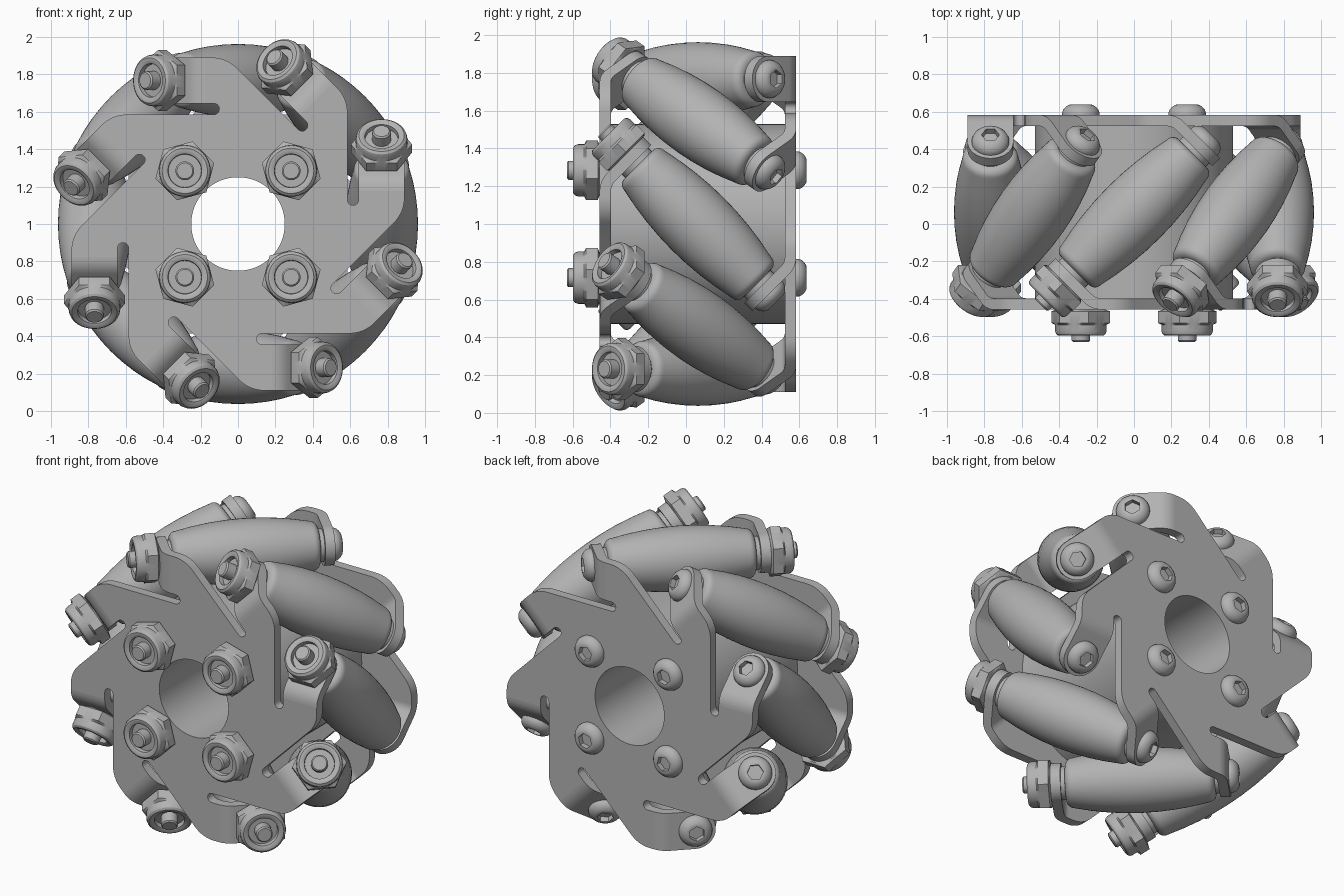
import bpy, bmesh, math
from mathutils import Matrix, Vector

if "Cube" in bpy.data.objects:
    bpy.data.objects.remove(bpy.data.objects["Cube"], do_unlink=True)

COUNT = 8                 # rollers around the wheel
AXIS = 0.7675             # distance of each roller axis from the wheel axis
PLATE = 0.49              # plate mid-plane from the wheel middle
HALF = 0.03               # half plate thickness
TAB = 0.1225              # half tab width
CENTRE = Matrix.Translation((0, 0.063, 1))
parts = []

steel = bpy.data.materials.new("grey_steel")
steel.use_nodes = True
steel.diffuse_color = (0.45, 0.45, 0.45, 1)
steel.node_tree.nodes["Principled BSDF"].inputs["Base Color"].default_value = steel.diffuse_color


def rot(deg, axis):
    return Matrix.Rotation(math.radians(deg), 4, axis)


def place(name, mesh, matrix):
    ob = bpy.data.objects.new(name, mesh)
    bpy.context.collection.objects.link(ob)
    ob.matrix_world = CENTRE @ matrix
    parts.append(ob)


def finish(name, bm):
    bmesh.ops.recalc_face_normals(bm, faces=bm.faces)
    mesh = bpy.data.meshes.new(name)
    bm.to_mesh(mesh)
    bm.free()
    mesh.materials.append(steel)
    return mesh


def lathe(name, profile, steps=24, closed=False):
    """Turn (radius, height[, is_hex]) points around z; hex rings use the flat distance."""
    bm = bmesh.new()
    rings = []
    for r, h, *is_hex in profile:
        ring = []
        for i in range(steps):
            a = math.tau * i / steps
            k = 1 / math.cos(a % (math.pi / 3) - math.pi / 6) if is_hex else 1
            ring.append(bm.verts.new((r * k * math.cos(a), r * k * math.sin(a), h)))
        rings.append(ring)
    pairs = list(zip(rings, rings[1:]))
    if closed:
        pairs.append((rings[-1], rings[0]))
    else:
        bm.faces.new(rings[0])
        bm.faces.new(rings[-1])
    for a, b in pairs:
        for i in range(steps):
            j = (i + 1) % steps
            bm.faces.new((a[i], a[j], b[j], b[i]))
    return finish(name, bm)


# Flat plate outline: slots, fold edges and rounded shoulders, repeated per sector
BEND = 0.1
FOLD = PLATE / math.sqrt(2)
hole_v = 0.5 / math.sqrt(2)
bend_v = hole_v - (PLATE - hole_v) - BEND * math.tan(math.pi / 8)
inner, outer = AXIS - TAB, AXIS + TAB
slot = 0.06


def plate_outline():
    edge = inner - slot
    corner = Vector((outer, outer - edge * math.sqrt(2)))
    start = corner - Vector((0.057, 0.057))
    end = corner + Vector((0, 0.08))
    sector = []
    for i in range(9):
        t = i / 8
        sector.append((1 - t) ** 2 * start + 2 * t * (1 - t) * corner + t * t * end)
    sector += [Vector((outer, bend_v)), Vector((inner, bend_v))]
    for i in range(9):
        a = math.pi * i / 8
        sector.append(Vector((inner - slot / 2 + slot / 2 * math.cos(a),
                              0.13 - slot / 2 * math.sin(a))))
    turn = math.tau / COUNT
    return [Matrix.Rotation(turn * k, 2) @ p for k in range(COUNT) for p in sector]


def plate_mesh():
    curve = bpy.data.curves.new("plate_outline", "CURVE")
    curve.dimensions = "2D"
    curve.fill_mode = "BOTH"
    curve.extrude = HALF
    bore = [Vector((0.25 * math.cos(math.tau * i / 64), 0.25 * math.sin(math.tau * i / 64)))
            for i in range(64)]
    for pts in (plate_outline(), bore):
        spline = curve.splines.new("POLY")
        spline.points.add(len(pts) - 1)
        spline.use_cyclic_u = True
        for p, q in zip(spline.points, pts):
            p.co = (q.x, q.y, 0, 1)
    temp = bpy.data.objects.new("plate_outline", curve)
    bpy.context.collection.objects.link(temp)
    bpy.context.view_layer.update()
    flat = bpy.data.meshes.new_from_object(temp.evaluated_get(bpy.context.evaluated_depsgraph_get()))
    bpy.data.objects.remove(temp, do_unlink=True)
    bm = bmesh.new()
    bm.from_mesh(flat)
    bmesh.ops.remove_doubles(bm, verts=bm.verts, dist=0.0001)
    bmesh.ops.translate(bm, verts=bm.verts, vec=(0, 0, PLATE))

    # Bent tab: arc at the fold, straight run, rounded tip
    rows = []
    for i in range(7):
        a = math.pi / 4 * i / 6
        rows.append((bend_v + BEND * math.sin(a), PLATE - BEND + BEND * math.cos(a), a, TAB))
    for i in range(11):
        a = math.radians(8.5 * i)
        d = TAB * math.sin(a) / math.sqrt(2)
        rows.append((hole_v + d, hole_v - d, math.pi / 4, TAB * math.cos(a)))
    for k in range(COUNT):
        turn = rot(360 / COUNT * k, "Z")
        loops = []
        for v, w, a, half in rows:
            loops.append([bm.verts.new(turn @ Vector((AXIS + sx * half,
                          v + sn * HALF * math.sin(a), w + sn * HALF * math.cos(a))))
                          for sx, sn in ((-1, 1), (1, 1), (1, -1), (-1, -1))])
        for a, b in zip(loops, loops[1:]):
            for i in range(4):
                j = (i + 1) % 4
                bm.faces.new((a[i], a[j], b[j], b[i]))
        bm.faces.new(loops[0])
        bm.faces.new(loops[-1])
    return finish("side_plate", bm)


# Hub tube and the two side plates
hub = lathe("hub", [(0.25, -0.465), (0.53, -0.465), (0.53, 0.465), (0.25, 0.465)], 64, True)
place("hub", hub, rot(90, "X"))
plate = plate_mesh()
place("front_plate", plate, rot(90, "X"))
place("back_plate", plate, rot(270, "X"))

# Barrel roller with rounded ends
END, LENGTH, ROUND = 0.15, 0.445, 0.045
barrel = []
for i in range(6):
    a = math.pi / 2 * i / 5
    barrel.append((END - ROUND + ROUND * math.sin(a), -LENGTH + ROUND - ROUND * math.cos(a)))
for i in range(1, 8):
    t = i / 8 * 2 - 1
    barrel.append((END + 0.045 * (1 - t * t), t * (LENGTH - ROUND)))
barrel += [(r, -h) for r, h in reversed(barrel[:6])]
roller = lathe("roller", barrel, 48)
spacer = lathe("roller_spacer", [(0.1, -0.48), (0.1, 0.48)], 32)

# Lock nut with hex base, rounded collar and bolt tip; domed screw head with hex socket
nut = lathe("lock_nut", [
    (0.13, 0), (0.141, 0.01, True), (0.141, 0.072, True), (0.138, 0.082),
    (0.138, 0.115), (0.133, 0.13), (0.121, 0.14), (0.105, 0.14), (0.09, 0.132),
    (0.088, 0.105), (0.05, 0.105), (0.05, 0.165), (0.042, 0.173)], 48)
head = lathe("screw_head", [
    (0.1, 0), (0.1, 0.012), (0.094, 0.028), (0.082, 0.042), (0.066, 0.053),
    (0.055, 0.056), (0.042, 0.056, True), (0.042, 0.022, True)], 48)

# Skewed roller assemblies
FACE = 0.5 + HALF
for k in range(COUNT):
    frame = rot(360 / COUNT * k, "Y") @ Matrix.Translation((AXIS, 0, 0)) @ rot(45, "X")
    place(f"roller_{k + 1}", roller, frame)
    place(f"roller_spacer_{k + 1}", spacer, frame)
    place(f"roller_nut_{k + 1}", nut, frame @ Matrix.Translation((0, 0, FACE)))
    place(f"roller_screw_{k + 1}", head, frame @ rot(180, "X") @ Matrix.Translation((0, 0, FACE)))

# Hub fasteners
for k in range(4):
    frame = rot(45 + 90 * k, "Y") @ Matrix.Translation((0.402, 0, 0))
    lift = Matrix.Translation((0, 0, PLATE + HALF))
    place(f"hub_nut_{k + 1}", nut, frame @ rot(90, "X") @ lift)
    place(f"hub_screw_{k + 1}", head, frame @ rot(270, "X") @ lift)

bpy.ops.object.select_all(action="DESELECT")
for ob in parts:
    ob.select_set(True)
bpy.context.view_layer.objects.active = parts[0]
bpy.ops.object.shade_smooth_by_angle(angle=math.radians(30))
